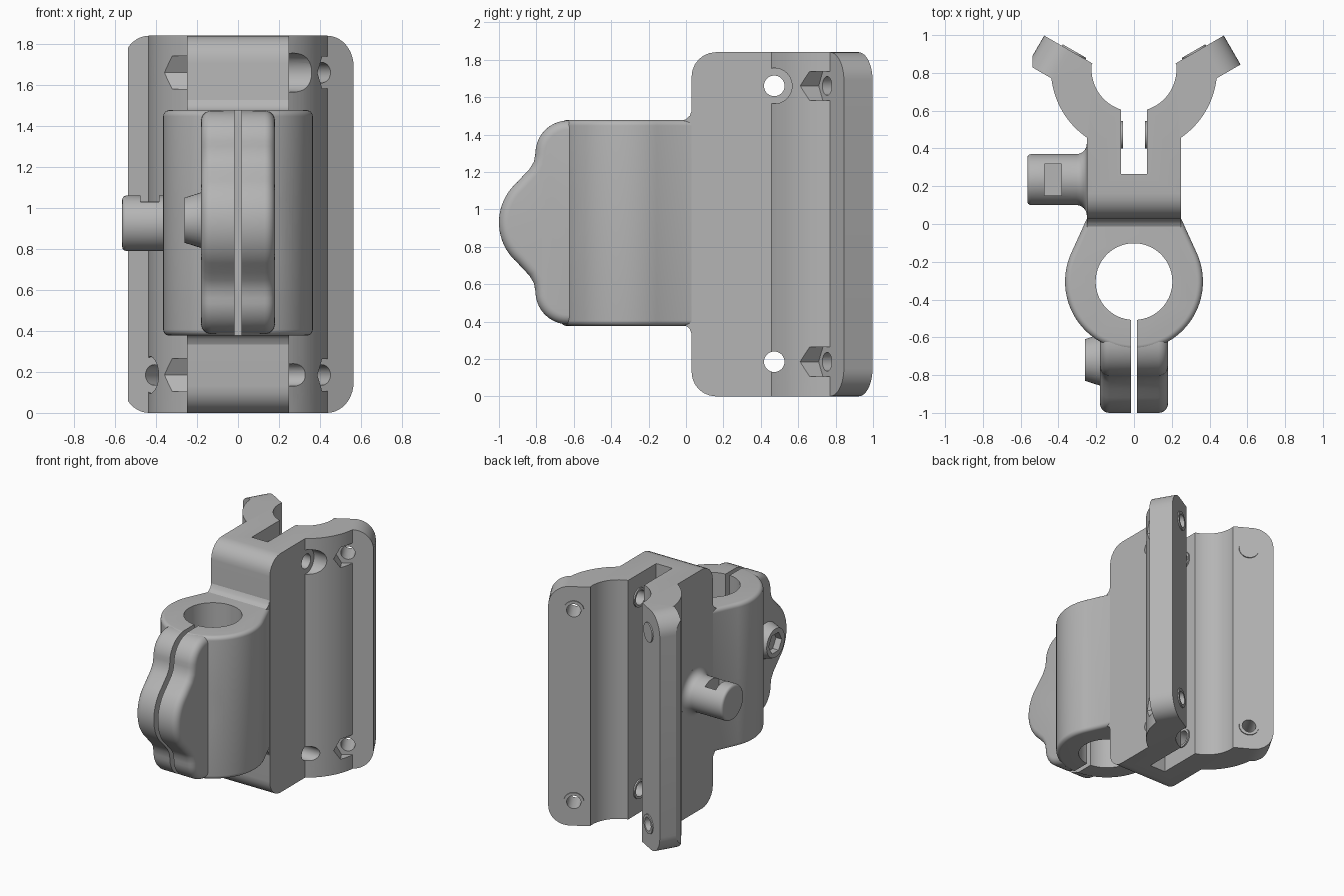
import bpy, bmesh
from math import sin, cos, radians, sqrt
from mathutils import Vector

cube = bpy.data.objects.get("Cube")
if cube:
    bpy.data.objects.remove(cube, do_unlink=True)

grey = bpy.data.materials.new("plain grey")
grey.use_nodes = True
tone = (0.46, 0.46, 0.46, 1)
grey.diffuse_color = tone
grey.node_tree.nodes["Principled BSDF"].inputs["Base Color"].default_value = tone

X, Y, Z = Vector((1, 0, 0)), Vector((0, 1, 0)), Vector((0, 0, 1))
parts, cutters = [], []


def arc(cx, cy, r, a, b, n):
    """Points on an arc from angle a to angle b, in degrees."""
    steps = [radians(a + (b - a) * i / n) for i in range(n + 1)]
    return [(cx + r * cos(t), cy + r * sin(t)) for t in steps]


def ring(cx, cy, r, n=40):
    return arc(cx, cy, r, 0, 360, n)[:-1]


def rect(a, b, c, d):
    return [(a, c), (b, c), (b, d), (a, d)]


def finish(bm, name, store):
    bmesh.ops.recalc_face_normals(bm, faces=bm.faces)
    mesh = bpy.data.meshes.new(name)
    bm.to_mesh(mesh)
    bm.free()
    mesh.materials.append(grey)
    obj = bpy.data.objects.new(name, mesh)
    bpy.context.collection.objects.link(obj)
    store.append(obj)
    return obj


def prism(name, pts, lo, hi, axes, origin=Vector(), store=parts, taper=1,
          centre=(0, 0), soft=None, radius=0.0):
    """Extrude a profile along the third axis, rounding the edges that soft picks."""
    bm = bmesh.new()
    low = [bm.verts.new((u, v, lo)) for u, v in pts]
    high = [bm.verts.new((centre[0] + (u - centre[0]) * taper,
                          centre[1] + (v - centre[1]) * taper, hi)) for u, v in pts]
    bm.faces.new(low)
    bm.faces.new(high)
    for i in range(len(pts)):
        j = (i + 1) % len(pts)
        bm.faces.new((low[i], low[j], high[j], high[i]))
    bmesh.ops.recalc_face_normals(bm, faces=bm.faces)
    if soft:
        edges = [e for e in bm.edges
                 if e.verts[0].co.z == e.verts[1].co.z and all(soft(v.co) for v in e.verts)]
        bmesh.ops.bevel(bm, geom=edges, offset=radius, segments=6, profile=0.5,
                        affect='EDGES', clamp_overlap=False)
    u, v, w = axes
    for vert in bm.verts:
        c = vert.co.copy()
        vert.co = origin + u * c.x + v * c.y + w * c.z
    return finish(bm, name, store)


def cut(targets, pts, lo, hi, axes, origin=Vector()):
    tool = prism("cutter", pts, lo, hi, axes, origin, cutters)
    tool.hide_render = True
    for obj in targets:
        mod = obj.modifiers.new("cut", 'BOOLEAN')
        mod.operation = 'DIFFERENCE'
        mod.solver = 'EXACT'
        mod.object = tool


PLAN, SIDE = (X, Y, Z), (Y, Z, X)
HEIGHT, MID = 1.84, 0.93
BOLT_LEVELS = (0.185, 1.66)

# Main block with slot and tube saddle
half = [(0.068, 0.265)] + arc(0, 0.82, 0.225, -72.4, 7.6, 20)
half += arc(0, 0.82, 0.44, -6, -55.4, 16) + [(0.25, 0.03)]
saddle = prism("saddle_block", half + [(-x, y) for x, y in reversed(half)], 0, HEIGHT, PLAN,
               soft=lambda c: c.y < 0.04, radius=0.13)

# Clamp ring, tangent to the block
ring_pts = [(0.245, 0.2), (0.249, 0.03)] + arc(0, -0.305, 0.365, 24, -204, 64)
ring_pts += [(-0.249, 0.03), (-0.245, 0.2)]
clamp = prism("clamp_ring", ring_pts, MID - 0.553, MID + 0.547, PLAN,
              soft=lambda c: True, radius=0.03)

# Fillets between clamp and block
for s in (-1, 1):
    edge = [(y, MID + s * z) for y, z in
            [(0.06, 0.5), (-0.03, 0.54), (0.0, 0.552), (0.02, 0.57), (0.035, 0.61), (0.06, 0.61)]]
    prism("clamp_fillet", edge, -0.249, 0.249, SIDE)

# Clamp ears with a rounded nose
upper = [(-0.45, 0.545)] + arc(-0.63, 0.37, 0.175, 90, 180, 10)
upper += [(-0.813, 0.325), (-0.838, 0.283), (-0.873, 0.247)]
upper += arc(-0.715, 0, 0.285, 131, 180, 10)
ear_pts = [(y, MID + z) for y, z in upper] + [(y, MID - z) for y, z in reversed(upper[:-1])]
ears = prism("clamp_ears", ear_pts, -0.18, 0.18, SIDE, soft=lambda c: True, radius=0.05)

# Tapered bolt boss with hex socket
boss = prism("bolt_boss", ring(-0.72, 0.94, 0.145), 0.15, 0.26, (Y, Z, -X),
             taper=0.76, centre=(-0.72, 0.94))
cut([boss], ring(-0.715, 0.94, 0.08, 6), 0.21, 0.4, (Y, Z, -X))
cut([clamp], ring(-0.715, 0.94, 0.16), 0.179, 0.6, SIDE)
cut([boss, ears, clamp], ring(-0.715, 0.94, 0.055), -0.5, 0.5, SIDE)

# Bore and clamping slit
cut([clamp, ears], ring(0, -0.305, 0.203, 72), 0, HEIGHT, PLAN)
cut([clamp, ears], rect(-0.017, 0.017, -1.2, -0.35), 0, HEIGHT, PLAN)

# Side peg, turned about x
turned = [(0.2, 0), (0.2, 0.19)] + [(0.305 - a, 0.19 - b) for a, b in
                                     arc(0, 0, 0.055, 0, 90, 8)]
turned += arc(0.545, 0.115, 0.02, 90, 0, 4) + [(0.565, 0)]
bm = bmesh.new()
verts = [bm.verts.new((-a, 0.235, 0.925 + r)) for a, r in turned]
edges = [bm.edges.new(pair) for pair in zip(verts, verts[1:])]
bmesh.ops.spin(bm, geom=verts + edges, cent=(0, 0.235, 0.925), axis=X,
               angle=radians(360), steps=48)
bmesh.ops.remove_doubles(bm, verts=bm.verts, dist=0.0005)
peg = finish(bm, "side_peg", parts)
cut([peg], ring(0.235, 0.925, 0.055), 0.27, 0.7, (Y, Z, -X))
cut([peg], rect(-0.475, -0.385, 0.15, 0.317), 0.85, 1.3, PLAN)

# Angled flanges, mirrored
LENGTH, THICK, CORNER = 0.295, 0.177, 0.15
flange_pts = [(0, 0)] + arc(LENGTH - CORNER, CORNER, CORNER, -90, 0, 10)
flange_pts += arc(LENGTH - CORNER, HEIGHT - CORNER, CORNER, 0, 90, 10) + [(0, HEIGHT)]
for name, s in (("left", 1), ("right", -1)):
    axes = (Vector((s * sqrt(0.75), 0.5, 0)), Z, Vector((s * 0.5, -sqrt(0.75), 0)))
    root = Vector((s * 0.22, 0.85, 0))
    flange = prism(name + "_flange", flange_pts, 0, THICK, axes, root)
    if s < 0:
        cut([flange], rect(-1, -0.537, 0, 2), -1, 3, PLAN)
    for z in BOLT_LEVELS:
        pad = prism(name + "_flange_pad", ring(0.115, z, 0.072), -0.009, 0.01, axes, root)
        cut([flange, saddle, pad], ring(0.115, z, 0.05), -0.1, 0.35, axes, root)
        # Nut pocket on one side, round clearance on the other
        cut([saddle], ring(0.115, z, 0.09, 6 if s > 0 else 40),
            THICK - 0.001, 0.5, axes, root)

# Cross bolts through the slot walls
for z in BOLT_LEVELS:
    pads = [prism("slot_pad", ring(0.472, z, 0.072), 0.057, 0.08, (Y, Z, s * X))
            for s in (-1, 1)]
    cut([saddle] + pads, ring(0.472, z, 0.055), -0.6, 0.6, SIDE)
    cut([saddle], ring(0.472, z, 0.095), 0.25, 0.6, SIDE)
    cut([saddle], ring(0.472, z, 0.093, 6), 0.25, 0.6, (Y, Z, -X))

# Bake the cuts, drop the cutters and smooth the curves
graph = bpy.context.evaluated_depsgraph_get()
graph.update()
baked = [bpy.data.meshes.new_from_object(o.evaluated_get(graph)) for o in parts]
for obj, mesh in zip(parts, baked):
    obj.modifiers.clear()
    obj.data = mesh
for tool in cutters:
    bpy.data.objects.remove(tool, do_unlink=True)
bpy.ops.object.select_all(action='DESELECT')
for obj in parts:
    obj.select_set(True)
bpy.context.view_layer.objects.active = parts[0]
bpy.ops.object.shade_smooth_by_angle(angle=radians(30))
